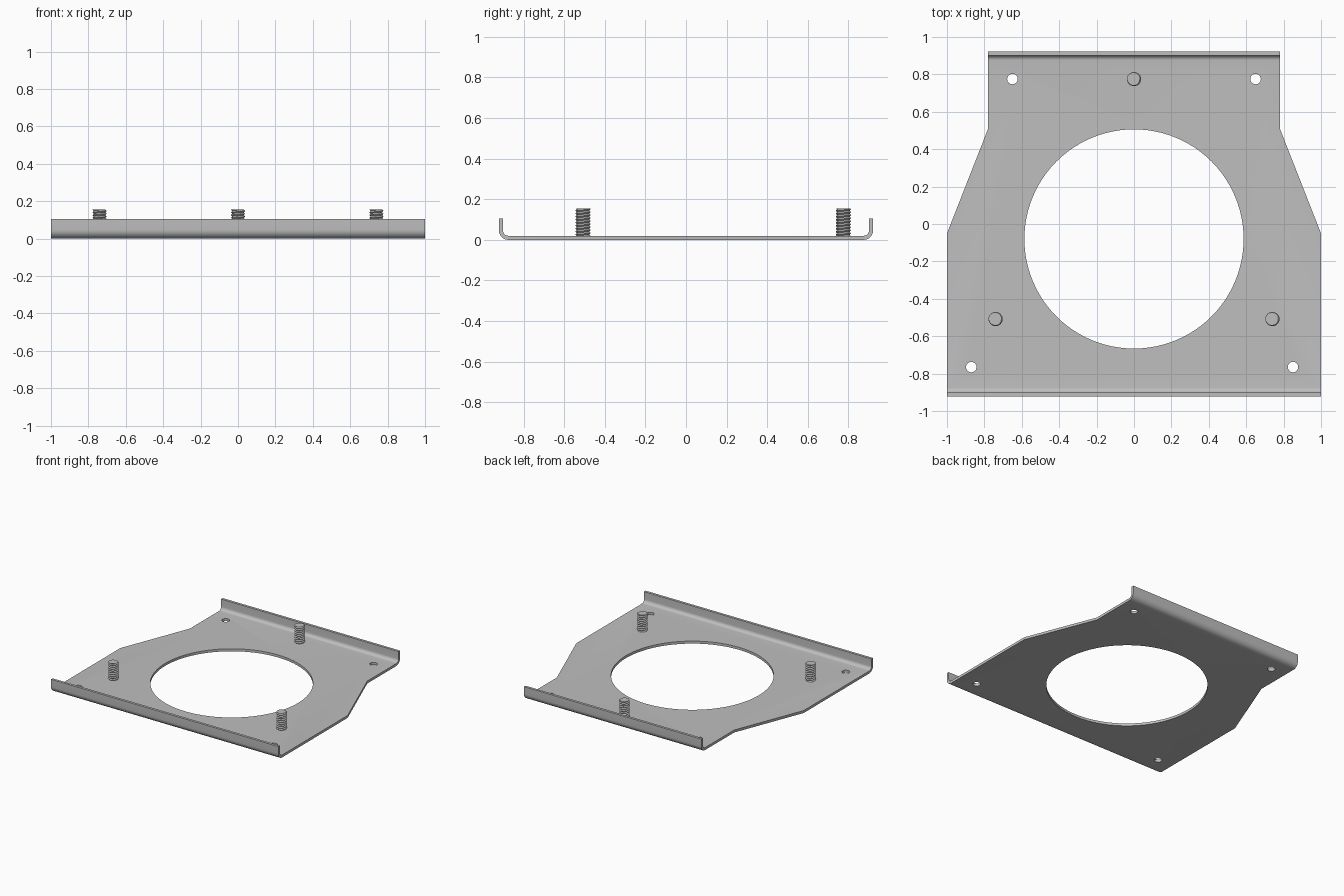
import bpy, bmesh, math
from mathutils import Vector

if "Cube" in bpy.data.objects:
    bpy.data.objects.remove(bpy.data.objects["Cube"])

steel = bpy.data.materials.new("grey steel")
steel.diffuse_color = (0.52, 0.52, 0.52, 1)
steel.use_nodes = True
steel.node_tree.nodes["Principled BSDF"].inputs["Base Color"].default_value = steel.diffuse_color

T = 0.02                    # sheet thickness
DEPTH, LIP = 0.922, 0.105   # half depth, flange height
R_IN = 0.027                # inner bend radius


def finish(name, bm):
    bmesh.ops.recalc_face_normals(bm, faces=bm.faces)
    me = bpy.data.meshes.new(name)
    bm.to_mesh(me)
    bm.free()
    me.materials.append(steel)
    ob = bpy.data.objects.new(name, me)
    bpy.context.collection.objects.link(ob)
    return ob


def activate(ob):
    bpy.ops.object.select_all(action='DESELECT')
    ob.select_set(True)
    bpy.context.view_layer.objects.active = ob


def prism(bm, points, offset):
    face = bm.faces.new([bm.verts.new(p) for p in points])
    ext = bmesh.ops.extrude_face_region(bm, geom=[face])
    moved = [g for g in ext["geom"] if isinstance(g, bmesh.types.BMVert)]
    bmesh.ops.translate(bm, verts=moved, vec=offset)


def circle(x, y, r, n):
    return [(x + r * math.cos(2 * math.pi * i / n),
             y + r * math.sin(2 * math.pi * i / n)) for i in range(n)]


# Bent sheet: channel cross-section swept across the width
def bend(r, steps=8):
    cy, cz = DEPTH - T - R_IN, T + R_IN
    return [(cy + r * math.sin(a), cz - r * math.cos(a))
            for a in (math.pi / 2 * i / steps for i in range(steps + 1))]


half = bend(R_IN + T) + [(DEPTH, LIP), (DEPTH - T, LIP)]
outer = bend(R_IN + T) + [(DEPTH, LIP)]
inner = [(DEPTH - T, LIP)] + bend(R_IN)[::-1]
right = outer + inner
section = right + [(-y, z) for y, z in reversed(right)]
bm = bmesh.new()
prism(bm, [(-1, y, z) for y, z in section], (2, 0, 0))
plate = finish("mounting_plate", bm)

# Cutter: tapered sides, central opening and screw holes
outlines = [circle(0, -0.08, 0.586, 96)]
outlines += [circle(x, y, 0.028, 24) for x, y in
             ((-0.65, 0.775), (0.65, 0.775), (-0.87, -0.765), (0.85, -0.765))]
for s in (-1, 1):
    outlines.append([(s * x, y) for x, y in
                     ((0.78, 1.1), (0.78, 0.51), (1.1, -0.305), (1.1, 1.1))])
bm = bmesh.new()
for pts in outlines:
    prism(bm, [(x, y, -0.2) for x, y in pts], (0, 0, 0.6))
cutter = finish("cutter", bm)
cutter.hide_render = True

activate(plate)
cut = plate.modifiers.new("cut", 'BOOLEAN')
cut.operation, cut.solver, cut.object = 'DIFFERENCE', 'EXACT', cutter
bpy.ops.object.modifier_apply(modifier=cut.name)
bpy.data.objects.remove(cutter)
bpy.ops.object.shade_smooth_by_angle(angle=math.radians(30))


# Threaded studs: helical V thread trimmed flat at both ends
def stud(name, x, y, top=0.155, pitch=0.0148, crest=0.038, root=0.031, n=24):
    bm = bmesh.new()
    rows = []
    for k in range(-4, int(2 * top / pitch) + 4):
        r = root if k % 2 else crest
        rows.append([bm.verts.new((r * math.cos(2 * math.pi * i / n),
                                   r * math.sin(2 * math.pi * i / n),
                                   pitch * (k / 2 + i / n))) for i in range(n + 1)])
    for a, b in zip(rows, rows[1:]):
        for i in range(n):
            bm.faces.new((a[i], a[i + 1], b[i + 1], b[i]))
    bmesh.ops.remove_doubles(bm, verts=bm.verts, dist=1e-5)
    for z, d in ((0, -1), (top, 1)):
        res = bmesh.ops.bisect_plane(
            bm, geom=bm.verts[:] + bm.edges[:] + bm.faces[:], dist=1e-6,
            plane_co=(0, 0, z), plane_no=(0, 0, d), clear_outer=True)
        rim = [e for e in res["geom_cut"] if isinstance(e, bmesh.types.BMEdge)]
        bmesh.ops.holes_fill(bm, edges=rim, sides=0)
    ob = finish(name, bm)
    ob.location = Vector((x, y, 0))
    activate(ob)
    bpy.ops.object.shade_smooth_by_angle(angle=math.radians(30))


stud("rear_stud", 0, 0.775)
stud("front_left_stud", -0.74, -0.508)
stud("front_right_stud", 0.74, -0.508)
